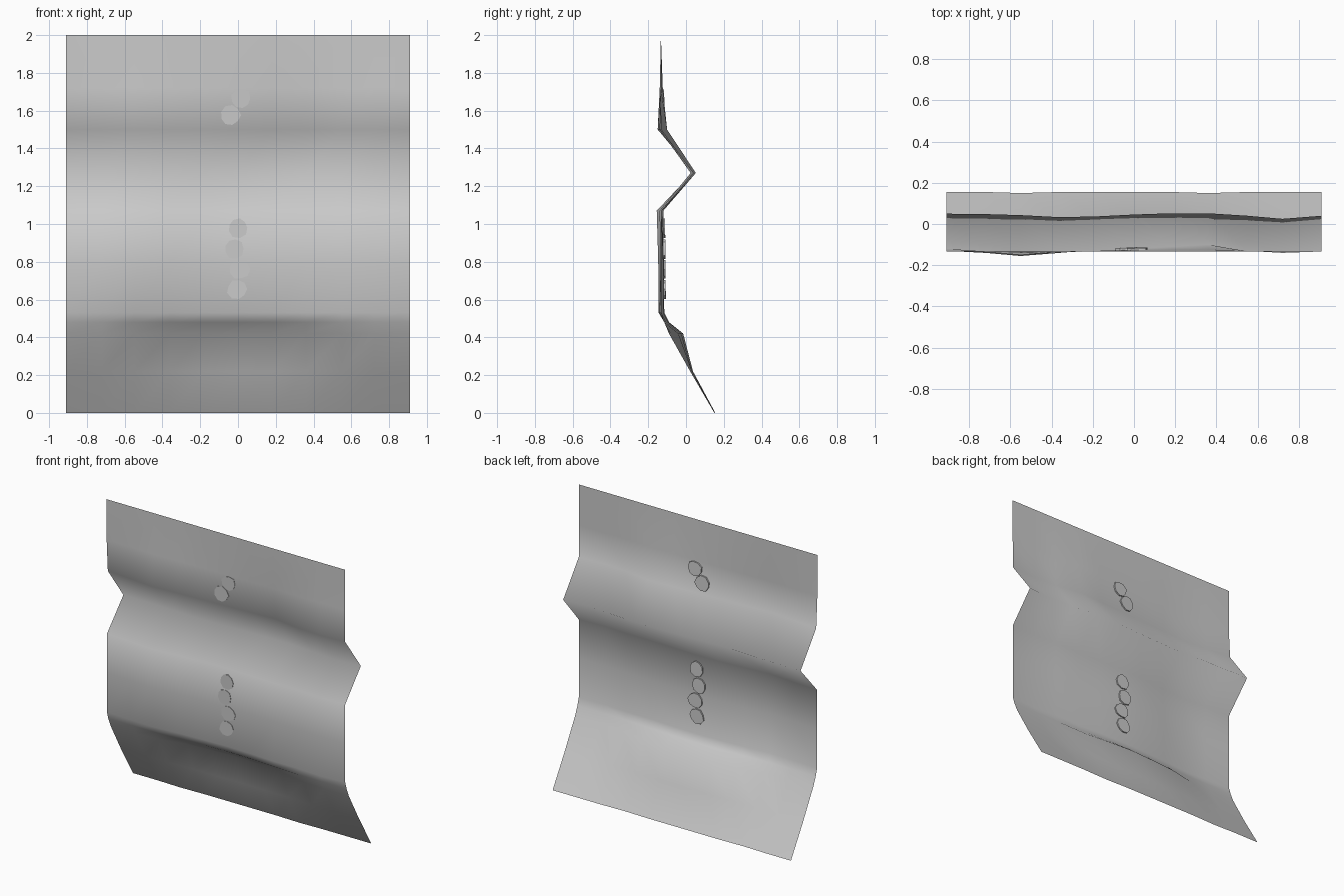
import bpy, bmesh, math, random

if "Cube" in bpy.data.objects:
    bpy.data.objects.remove(bpy.data.objects["Cube"])

random.seed(4)

# Column positions across the panel
XS = [-0.91, -0.72, -0.55, -0.36, -0.18, 0, 0.18, 0.36, 0.55, 0.72, 0.91]

# Folded profile rows: height, base depth, depth offset per column (hundredths)
ROWS = [
    (0.00, 0.155, [0, 0, -.5, 0, 0, 0, 0, -.5, 0, 0, 0]),
    (0.22, 0.022, [0, 0, 0, 1, 1, 1.5, 1, 1, 0, 0, 0]),
    (0.42, -0.09, [0, 0, 1, 5, 6.5, 7.5, 6.5, 5, 1, 0, 0]),
    (0.48, -0.115, [0, 0, 0, 1, 2, 2.5, 2, 1, 0, 0, 0]),
    (0.53, -0.13, [0, -1, -1.5, 0, 1, 1.5, 1, 0, 0, -1, 0]),
    (0.80, -0.13, [0, -1, -1.7, 0, 1, 1.3, 1, 1, 0, -.5, 0]),
    (1.07, -0.13, [0, -1, -2.5, -1, .5, 1, .5, 0, 0, -1, 0]),
    (1.27, 0.04, [1, .8, .3, -.7, -.3, .6, 1.2, 1.2, 0, -1.5, 0]),
    (1.50, -0.13, [1, -.5, -2, -.8, 0, 1, 2, 3, 0, -1, 0]),
    (1.72, -0.133, [0, 0, -.6, 0, .3, .6, .8, 1, 0, 0, 0]),
    (2.00, -0.133, [0] * 11),
]


def depth(z, x):
    """Panel depth at a given height and column position."""
    def across(row):
        for i in range(len(XS) - 1):
            if x <= XS[i + 1]:
                t = (x - XS[i]) / (XS[i + 1] - XS[i])
                return row[1] + 0.01 * (row[2][i] * (1 - t) + row[2][i + 1] * t)
    for a, b in zip(ROWS, ROWS[1:]):
        if z <= b[0]:
            t = (z - a[0]) / (b[0] - a[0])
            return across(a) * (1 - t) + across(b) * t


def finish(bm, name, angle):
    me = bpy.data.meshes.new(name)
    bm.to_mesh(me)
    bm.free()
    ob = bpy.data.objects.new(name, me)
    bpy.context.collection.objects.link(ob)
    bpy.ops.object.select_all(action='DESELECT')
    ob.select_set(True)
    bpy.context.view_layer.objects.active = ob
    bpy.ops.object.shade_smooth_by_angle(angle=math.radians(angle))
    return ob


# Folded wall sheet
bm = bmesh.new()
grid = [[bm.verts.new((x, y + 0.01 * d, z)) for x, d in zip(XS, offs)]
        for z, y, offs in ROWS]
for lo, hi in zip(grid, grid[1:]):
    for i in range(len(XS) - 1):
        bm.faces.new((lo[i], lo[i + 1], hi[i + 1], hi[i]))
finish(bm, "folded_wall", 85)

# Thin irregular stone discs set into the wall
DISCS = [(0, 0.98), (-0.02, 0.87), (0.01, 0.76), (-0.005, 0.655),
         (-0.04, 1.575), (0.015, 1.665)]
for k, (cx, cz) in enumerate(DISCS):
    bm = bmesh.new()
    rim = []
    for i in range(9):
        a = math.tau * i / 9
        r = 0.053 * random.uniform(0.88, 1.08)
        x, z = cx + r * math.cos(a), cz + r * math.sin(a)
        rim.append((x, depth(z, x), z))
    front = [bm.verts.new((x, y - 0.003, z)) for x, y, z in rim]
    back = [bm.verts.new((x, y + 0.009, z)) for x, y, z in rim]
    bm.faces.new(front)
    bm.faces.new(back[::-1])
    for i in range(9):
        j = (i + 1) % 9
        bm.faces.new((front[j], front[i], back[i], back[j]))
    bmesh.ops.recalc_face_normals(bm, faces=bm.faces)
    finish(bm, f"stone_disc_{k + 1}", 30)
